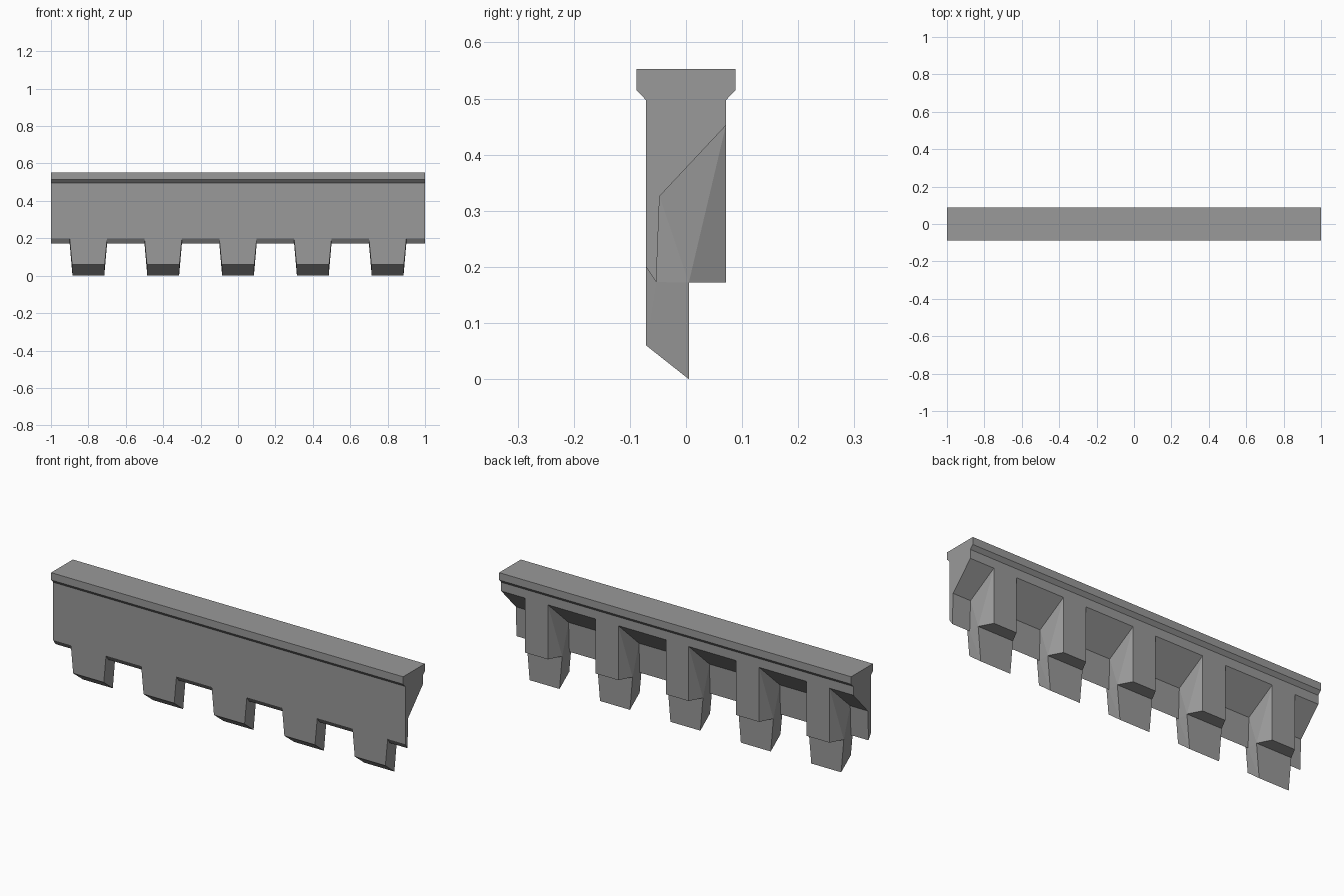
import bpy
import bmesh

cube = bpy.data.objects.get("Cube")
if cube:
    bpy.data.objects.remove(cube, do_unlink=True)

grey = bpy.data.materials.new("stone grey")
grey.use_nodes = True
colour = (0.32, 0.32, 0.32, 1)
grey.diffuse_color = colour
grey.node_tree.nodes["Principled BSDF"].inputs["Base Color"].default_value = colour


def add_object(name, bm):
    bmesh.ops.recalc_face_normals(bm, faces=bm.faces[:])
    mesh = bpy.data.meshes.new(name)
    bm.to_mesh(mesh)
    bm.free()
    mesh.materials.append(grey)
    obj = bpy.data.objects.new(name, mesh)
    bpy.context.collection.objects.link(obj)
    return obj


def extrude_profile(name, profile, half_length):
    """Sweep a (y, z) outline along x."""
    bm = bmesh.new()
    face = bm.faces.new([bm.verts.new((-half_length, y, z)) for y, z in profile])
    swept = bmesh.ops.extrude_face_region(bm, geom=[face])["geom"]
    verts = [v for v in swept if isinstance(v, bmesh.types.BMVert)]
    bmesh.ops.translate(bm, verts=verts, vec=(2 * half_length, 0, 0))
    return add_object(name, bm)


def symmetric_hull(name, half_points, x):
    """Convex solid from points on one side, mirrored about its own centre."""
    bm = bmesh.new()
    verts = [bm.verts.new((s * px, y, z)) for px, y, z in half_points for s in (-1, 1)]
    bmesh.ops.convex_hull(bm, input=verts)
    bmesh.ops.dissolve_limit(bm, angle_limit=0.001, verts=bm.verts[:], edges=bm.edges[:])
    obj = add_object(name, bm)
    obj.location.x = x
    return obj


# Top rail with chamfered underside, running into the hollowed wall panel
extrude_profile("wall_with_top_rail", [
    (-0.088, 0.553), (-0.088, 0.515), (-0.071, 0.497),
    (-0.071, 0.2), (-0.053, 0.173), (-0.047, 0.326), (0.071, 0.452),
    (0.071, 0.497), (0.088, 0.515), (0.088, 0.553)], 1)

# Back rib flaring towards the wall, and the tapered tooth below it
RIB = [(0.065, 0.071, 0.452), (0.065, 0.071, 0.172), (0.1, 0.005, 0.172),
       (0.1, -0.047, 0.326), (0.1, -0.053, 0.173)]
TOOTH = [(0.1, -0.071, 0.2), (0.1, -0.053, 0.173), (0.1, 0.005, 0.172),
         (0.087, -0.071, 0.06), (0.085, 0.005, 0)]

for i in range(5):
    x = 0.4 * (i - 2)
    symmetric_hull(f"back_rib_{i + 1}", RIB, x)
    symmetric_hull(f"tooth_{i + 1}", TOOTH, x)
